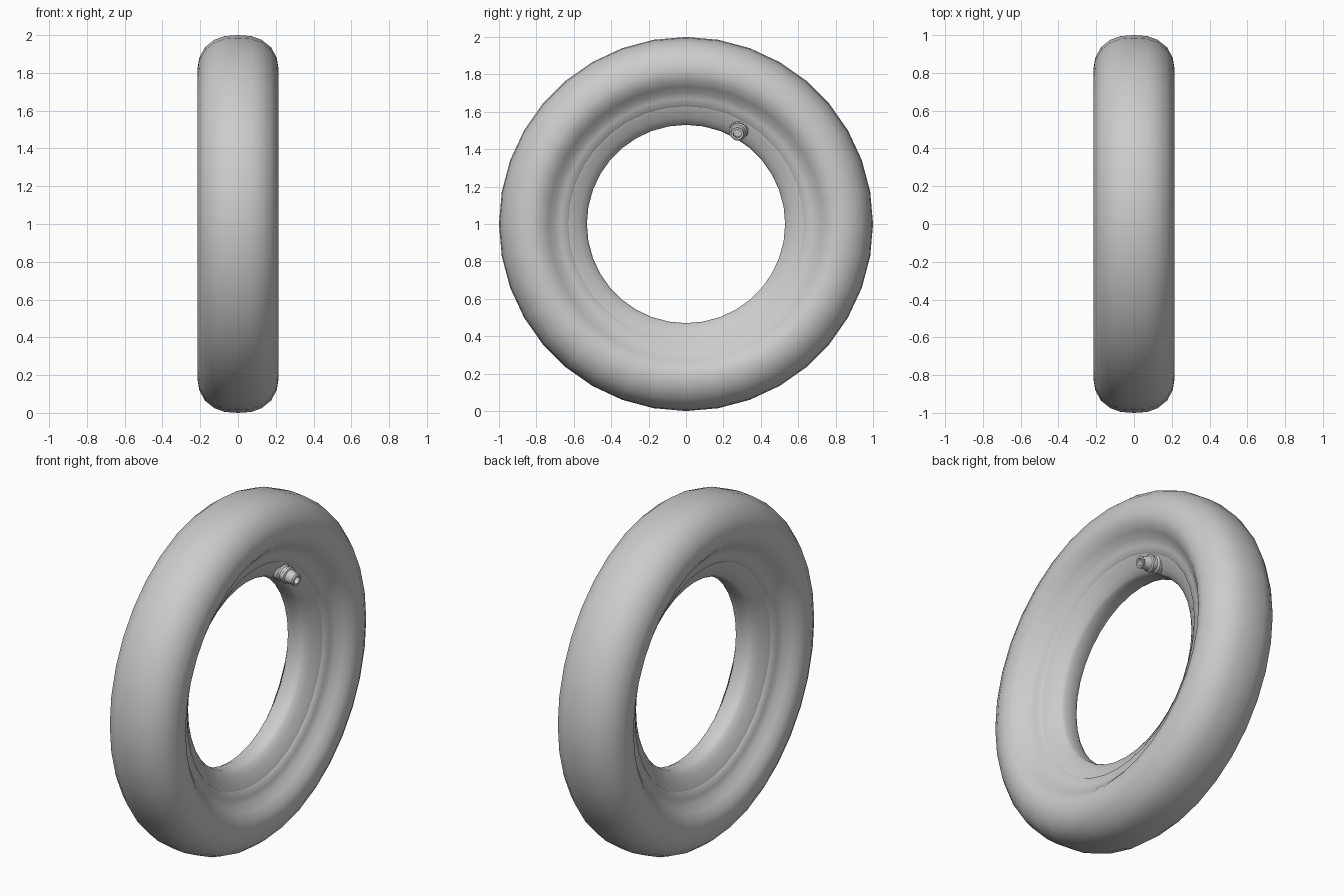
import bpy, bmesh, math
from mathutils import Vector, Matrix

cube = bpy.data.objects.get("Cube")
if cube:
    bpy.data.objects.remove(cube)

grey = bpy.data.materials.new("rubber grey")
grey.use_nodes = True
colour = (0.6, 0.6, 0.6, 1)
grey.diffuse_color = colour
grey.node_tree.nodes["Principled BSDF"].inputs["Base Color"].default_value = colour


def lathe(name, profile, steps, matrix, closed, angle):
    """Spin (radius, x) points round the x axis, then place the result."""
    bm = bmesh.new()
    rings = []
    for r, x in profile:
        rings.append([bm.verts.new((x, r * math.sin(2 * math.pi * i / steps),
                                    r * math.cos(2 * math.pi * i / steps)))
                      for i in range(steps)])
    pairs = list(zip(rings, rings[1:]))
    if closed:
        pairs.append((rings[-1], rings[0]))
    else:
        bm.faces.new(rings[0])
        bm.faces.new(rings[-1])
    for a, b in pairs:
        for i in range(steps):
            j = (i + 1) % steps
            bm.faces.new((a[i], a[j], b[j], b[i]))
    bmesh.ops.recalc_face_normals(bm, faces=bm.faces)
    bm.transform(matrix)
    mesh = bpy.data.meshes.new(name)
    bm.to_mesh(mesh)
    bm.free()
    mesh.materials.append(grey)
    ob = bpy.data.objects.new(name, mesh)
    bpy.context.collection.objects.link(ob)
    bpy.ops.object.select_all(action='DESELECT')
    ob.select_set(True)
    bpy.context.view_layer.objects.active = ob
    bpy.ops.object.shade_smooth_by_angle(angle=math.radians(angle))
    return ob


def mirrored(half):
    """Half section from +x, continued to -x; a point at x = 0 is not doubled."""
    return half + [(r, -x) for r, x in reversed(half) if x > 0]


centre = Matrix.Translation((0, 0, 1))

# Tyre: rounded tread, bulging sidewalls, hollow flare down to the bead
tyre_half = [(1.0, 0), (0.995, 0.07), (0.975, 0.125), (0.935, 0.175),
             (0.88, 0.205), (0.82, 0.215), (0.77, 0.2), (0.735, 0.17),
             (0.705, 0.14), (0.67, 0.123), (0.635, 0.116), (0.62, 0.09)]
tyre = tyre_half + [(r, -x) for r, x in reversed(tyre_half[1:])]
lathe("tyre", tyre, 36, centre, True, 50)

# Inner band: sloping flanges and a narrow flat around the opening
band_half = [(0.64, 0.09), (0.632, 0.108), (0.61, 0.1), (0.57, 0.075),
             (0.54, 0.055), (0.53, 0.035)]
lathe("inner_band", mirrored(band_half), 36, centre, True, 40)

# Valve: flared foot, collar, tapered stem and hollow tip, tilted to the centre
base = Vector((0.05, 0.287, 1.508))
tip = Vector((0.19, 0.274, 1.482))
turn = Vector((1, 0, 0)).rotation_difference(tip - base).to_matrix().to_4x4()
length = (tip - base).length
valve = [(0.05, -0.03), (0.05, 0.045), (0.042, 0.055), (0.042, 0.068),
         (0.048, 0.072), (0.048, 0.085), (0.04, 0.09), (0.031, length - 0.012),
         (0.034, length - 0.008), (0.034, length), (0.022, length),
         (0.022, length - 0.03)]
lathe("valve", valve, 20, Matrix.Translation(base) @ turn, False, 30)
